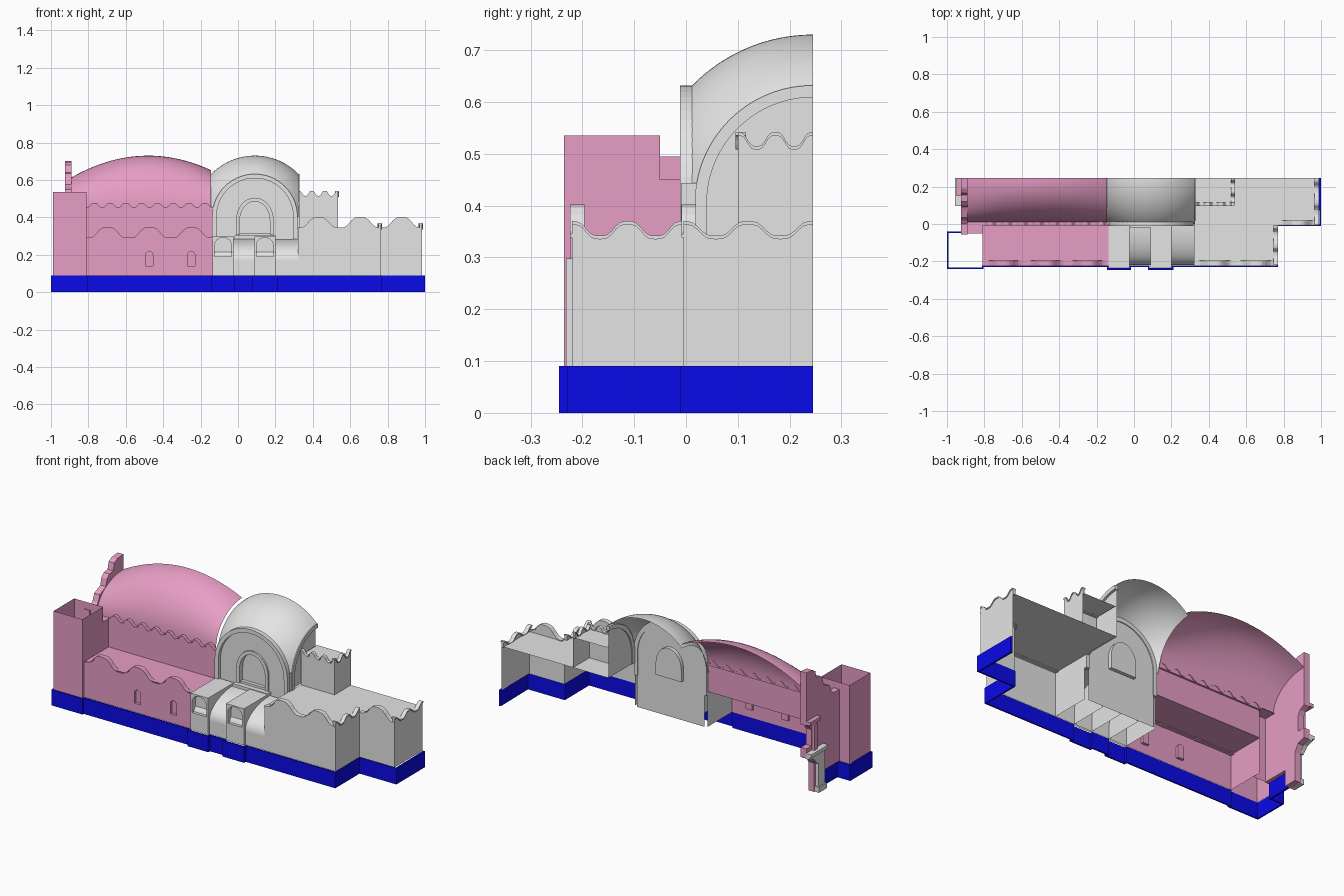
import bpy, bmesh
from math import sin, cos, pi, sqrt
from mathutils import Vector

cube = bpy.data.objects.get("Cube")
if cube:
    bpy.data.objects.remove(cube)


def material(name, rgb):
    m = bpy.data.materials.new(name)
    m.use_nodes = True
    m.diffuse_color = (*rgb, 1)
    m.node_tree.nodes["Principled BSDF"].inputs["Base Color"].default_value = (*rgb, 1)
    return m


PINK = material("pink plaster", (0.80, 0.34, 0.56))
GREY = material("pale grey stone", (0.78, 0.78, 0.78))
BLUE = material("blue plinth", (0.003, 0.003, 0.80))
BACK = 0.245        # cut plane of the half building
CX, SPRING, R = 0.09, 0.404, 0.326   # crossing dome


def finish(name, bm, mat, smooth=False, recalc=False):
    if recalc:
        bmesh.ops.recalc_face_normals(bm, faces=bm.faces[:])
    me = bpy.data.meshes.new(name)
    bm.to_mesh(me)
    bm.free()
    me.materials.append(mat)
    for p in me.polygons:
        p.use_smooth = smooth
    ob = bpy.data.objects.new(name, me)
    bpy.context.scene.collection.objects.link(ob)
    return ob


def grid(name, fn, nu, nv, mat, smooth=True):
    """Surface through fn(u, v), both running 0..1."""
    bm = bmesh.new()
    rows = [[bm.verts.new(fn(i / nu, j / nv)) for j in range(nv + 1)] for i in range(nu + 1)]
    for i in range(nu):
        for j in range(nv):
            bm.faces.new((rows[i][j], rows[i + 1][j], rows[i + 1][j + 1], rows[i][j + 1]))
    return finish(name, bm, mat, smooth)


def walls(name, path, z0, z1, mat):
    """Upright sheet along a plan path."""
    n = len(path) - 1
    return grid(name, lambda u, v: (*path[round(u * n)], z0 + (z1 - z0) * v), n, 1, mat, False)


def slab(name, x0, x1, y0, y1, z, mat):
    return grid(name, lambda u, v: (x0 + (x1 - x0) * u, y0 + (y1 - y0) * v, z), 1, 1, mat, False)


def panel(name, axis, at, outline, mat, depth=0, holes=(), recess=0.015):
    """Upright flat shape; solid when depth is set, holes become blind recesses."""
    def put(p, d=0):
        return (p[0], at + d, p[1]) if axis == "y" else (at + d, p[0], p[1])
    bm = bmesh.new()
    edges, rings = [], []
    for loop in (outline, *holes):
        vs = [bm.verts.new(put(p)) for p in loop]
        edges += [bm.edges.new((vs[i - 1], vs[i])) for i in range(len(vs))]
        rings.append(vs)
    normal = Vector((0, -1, 0)) if axis == "y" else Vector((1, 0, 0))
    bmesh.ops.triangle_fill(bm, edges=edges, normal=normal, use_beauty=True)
    if depth:
        ext = bmesh.ops.extrude_face_region(bm, geom=bm.faces[:], use_keep_orig=True)
        move = Vector(put((0, 0), depth)) - Vector(put((0, 0)))
        bmesh.ops.translate(bm, vec=move, verts=[g for g in ext["geom"] if isinstance(g, bmesh.types.BMVert)])
    for loop, vs in zip(holes, rings[1:]):
        inner = [bm.verts.new(put(p, recess)) for p in loop]
        for i in range(len(vs)):
            bm.faces.new((vs[i - 1], vs[i], inner[i], inner[i - 1]))
        bm.faces.new(inner)
    return finish(name, bm, mat, recalc=True)


def arch(c, half, foot, spring, rise, n=20, a0=0.0, a1=pi):
    """Arched outline from right foot over the crown to the left foot."""
    top = [(c + half * cos(a0 + (a1 - a0) * i / n), spring + rise * sin(a0 + (a1 - a0) * i / n))
           for i in range(n + 1)]
    left = [(top[-1][0], foot)]
    return [(top[0][0], foot)] + top + left


def parapet(name, axis, at, a, b, z0, low, high, waves, mat, phase=0.0, thick=0.02):
    """Scalloped parapet with a slim projecting coping."""
    n = waves * 14
    def top(t):
        w = 0.5 - 0.5 * cos(2 * pi * (waves * t + phase))
        return low + (high - low) * (w * w * (3 - 2 * w))
    crest = [(a + (b - a) * i / n, top(i / n)) for i in range(n + 1)]
    panel(name, axis, at, [(a, z0)] + crest + [(b, z0)], mat, thick)
    cap = crest + [(u, z - 0.007) for u, z in reversed(crest)]
    s = 1 if thick > 0 else -1
    panel(name + "_coping", axis, at - 0.004 * s, cap, mat, thick + 0.008 * s)


# Plinth
plan = [(-.92, .10), (-.92, -.04), (-1, -.04), (-1, -.24), (-.805, -.24), (-.805, -.23),
        (-.145, -.23), (-.145, -.245), (-.015, -.245), (-.015, -.23), (.075, -.23), (.075, -.245),
        (.21, -.245), (.21, -.23), (.77, -.23), (.77, -.012), (1, -.012), (1, BACK)]
plinth = walls("plinth", plan, 0, 0.09, BLUE)
mod = plinth.modifiers.new("ledge", "SOLIDIFY")
mod.thickness = 0.012

# Open tower
walls("tower", [(-.99, -.05), (-.99, -.235), (-.81, -.235), (-.81, -.05), (-.99, -.05)], 0.09, 0.535, PINK)

# Pink aisle with two small windows
windows = [arch(x, 0.02, 0.14, 0.195, 0.024, 10) for x in (-.475, -.25)]
panel("aisle_wall", "y", -.22, [(-.81, .09), (-.135, .09), (-.135, .295), (-.81, .295)], PINK, holes=windows)
slab("aisle_roof", -.81, -.135, -.22, 0, 0.29, PINK)
parapet("aisle_parapet", "y", -.22, -.81, -.135, 0.285, 0.29, 0.348, 3, PINK)

# Nave upper wall, corner link and vault
walls("nave_wall", [(-.81, 0), (-.135, 0)], 0.29, 0.455, PINK)
parapet("nave_parapet", "y", -.004, -.81, -.135, 0.445, 0.455, 0.478, 8, PINK, thick=0.014)
walls("link_wall", [(-.92, -.05), (-.81, -.05), (-.81, 0)], 0.09, 0.45, PINK)
slab("link_roof", -.92, -.81, -.05, 0.02, 0.45, PINK)


def vault(u, v):
    x = -.895 + .75 * u
    crest = 0.73 - 0.69 * (x + .48) ** 2
    a = v * pi / 2
    return x, BACK - .235 * cos(a), 0.45 + (crest - 0.45) * sin(a)


grid("nave_vault", vault, 24, 14, PINK)

# Entrance front with stepped gable, half doorway and half window
gable = [(-.055, .09), (-.055, .495), (0, .495), (.02, .51), (.035, .55), (.07, .565), (.09, .575),
         (.10, .615), (.12, .635), (.155, .64), (.165, .68), (.19, .695), (BACK, .70),
         (BACK, .40), (.215, .385), (.20, .36), (.20, .27), (BACK, .27), (BACK, .215),
         (.20, .20), (.175, .16), (.175, 0), (.10, 0), (.10, .09)]
panel("entrance_front", "x", -.925, gable, PINK, 0.035)
for name, y0, y1, z0, z1, x, mat in [
        ("portal_pier", .105, .165, 0, .18, -.945, GREY),
        ("portal_base", .10, .17, 0, .03, -.952, GREY),
        ("portal_cornice", .095, BACK, .225, .245, -.957, GREY),
        ("window_pilaster", .165, .195, .245, .39, -.94, PINK),
        ("window_cornice", .15, BACK, .405, .425, -.95, PINK)]:
    panel(name, "x", x, [(y0, z0), (y1, z0), (y1, z1), (y0, z1)], mat, -.925 - x + 0.003)
surround = [(.105, .18), (.105, .225), (BACK, .225), (BACK, .213), (.205, .20), (.175, .165)]
panel("portal_arch", "x", -.945, surround, GREY, 0.023)


# Crossing dome: sail vault over a square bay
def dome(u, v):
    x, y = -.145 + .47 * u, BACK * v
    return x, y, SPRING + sqrt(max(0, R * R - (x - CX) ** 2 - (y - BACK) ** 2))


grid("crossing_dome", dome, 36, 20, GREY)


def band(name, axis, at, c, foot, depth, a0, a1):
    outer = arch(c, .228, foot, SPRING, .228, 28, a0, a1)
    inner = arch(c, .205, foot, SPRING, .205, 28, a0, a1)
    if a0:      # half arch ends at its crown
        outer, inner = outer[1:], inner[1:]
    else:
        pass
    panel(name, axis, at, outer + inner[::-1], GREY, depth)


band("front_arch", "y", -.012, CX, 0.27, 0.025, 0, pi)
band("side_arch", "x", .328, BACK, 0.34, -.02, pi / 2, pi)
side = arch(BACK, .21, 0.34, SPRING, .21, 24, pi / 2, pi)
panel("side_wall", "x", .314, side, GREY)
walls("side_corner", [(.325, -.01), (.325, .02)], 0.34, SPRING + .04, GREY)

# Front lunette with its arched window
lunette = arch(CX, .21, 0.09, SPRING, .21, 28)
opening = arch(CX, .08, 0.315, .385, .10, 20)
panel("lunette_wall", "y", .008, lunette, GREY, holes=[opening], recess=0.02)
frame = arch(CX, .10, 0.305, .385, .12, 20) + arch(CX, .08, 0.305, .385, .10, 20)[::-1]
panel("lunette_frame", "y", -.002, frame, GREY, 0.01)
panel("lunette_sill", "y", -.02, [(-.02, .285), (.2, .285), (.2, .302), (-.02, .302)], GREY, 0.028)


# Curved chapel roof in front of the crossing, with two niche dormers
def chapel(u, v):
    a = v * pi / 2
    return -.135 + .455 * u, -.22 * cos(a), 0.17 + 0.115 * sin(a)


grid("chapel_roof", chapel, 1, 16, GREY)
walls("chapel_wall", [(-.135, -.22), (.32, -.22)], 0.09, 0.17, GREY)
for side_name, x0, x1 in (("right", -.135, -.025), ("left", .087, .2)):
    niche = arch((x0 + x1) / 2, .045, 0.19, 0.25, .042, 16)
    panel(side_name + "_dormer_front", "y", -.232,
          [(x0, .09), (x1, .09), (x1, .298), (x0, .298)], GREY, holes=[niche], recess=0.03)
    walls(side_name + "_dormer_left_side", [(x1, -.232), (x1, 0)], 0.09, 0.298, GREY)
    walls(side_name + "_dormer_right_side", [(x0, 0), (x0, -.232)], 0.09, 0.298, GREY)
    slab(side_name + "_dormer_roof", x0, x1, -.232, 0, 0.298, GREY)

# Grey east wing: stepped plan, flat roof, scalloped parapets
walls("wing_walls", [(.32, 0), (.32, -.22), (.765, -.22), (.765, -.005), (.985, -.005), (.985, BACK)],
      0.09, 0.34, GREY)
slab("wing_roof_front", .32, .765, -.22, -.005, 0.34, GREY)
slab("wing_roof_back", .32, .985, -.005, BACK, 0.34, GREY)
parapet("wing_front_parapet", "y", -.22, .32, .765, 0.335, 0.345, 0.402, 2, GREY)
parapet("wing_return_parapet", "x", .765, -.22, -.005, 0.335, 0.342, 0.37, 2, GREY, 0.5, -.015)
parapet("wing_end_front_parapet", "y", -.005, .765, .985, 0.335, 0.345, 0.402, 1, GREY)
parapet("wing_end_parapet", "x", .985, -.005, BACK, 0.335, 0.342, 0.37, 2, GREY, 0.5, -.015)

# Raised sanctuary block
walls("upper_block", [(.325, .1), (.535, .1), (.535, BACK)], 0.34, 0.515, GREY)
slab("upper_block_roof", .325, .535, .1, BACK, 0.51, GREY)
parapet("upper_front_parapet", "y", .1, .325, .535, 0.505, 0.515, 0.542, 3, GREY, 0.5, 0.012)
parapet("upper_side_parapet", "x", .535, .1, BACK, 0.505, 0.515, 0.542, 2, GREY, 0.5, -.012)
